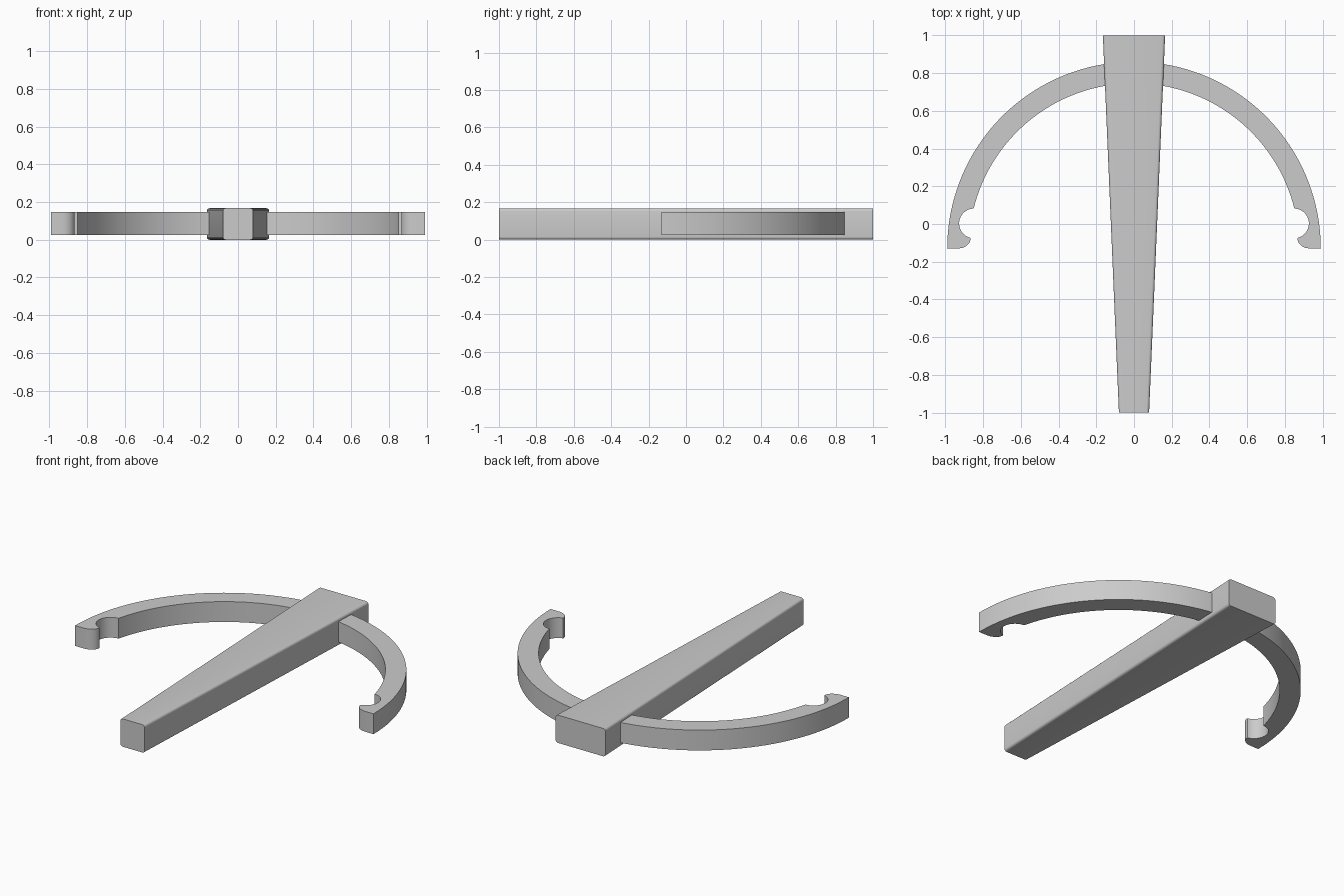
import bpy, bmesh
from math import cos, sin, radians
from mathutils import Vector

cube = bpy.data.objects.get("Cube")
if cube:
    bpy.data.objects.remove(cube, do_unlink=True)

grey = bpy.data.materials.new("plain grey")
grey.use_nodes = True
GREY = (0.6, 0.6, 0.6, 1)
grey.diffuse_color = GREY
grey.node_tree.nodes["Principled BSDF"].inputs["Base Color"].default_value = GREY


def arc(cx, cy, r, start, end, steps):
    """Points along a circular arc, angles in degrees."""
    angles = [radians(start + (end - start) * i / steps) for i in range(steps + 1)]
    return [(cx + r * cos(a), cy + r * sin(a)) for a in angles]


def prism(name, outline, bottom, top, bevel=0):
    """Extrude a plan outline upwards, rounding its edges along the length."""
    bm = bmesh.new()
    face = bm.faces.new([bm.verts.new((x, y, bottom)) for x, y in outline])
    new = bmesh.ops.extrude_face_region(bm, geom=[face])["geom"]
    bmesh.ops.translate(bm, vec=Vector((0, 0, top - bottom)),
                        verts=[v for v in new if isinstance(v, bmesh.types.BMVert)])
    bmesh.ops.recalc_face_normals(bm, faces=bm.faces)
    if bevel:
        long_edges = [e for e in bm.edges
                      if abs(e.verts[0].co.y - e.verts[1].co.y) > 1]
        bmesh.ops.bevel(bm, geom=long_edges, offset=bevel, segments=5,
                        profile=0.5, affect='EDGES')
    mesh = bpy.data.meshes.new(name)
    bm.to_mesh(mesh)
    bm.free()
    mesh.materials.append(grey)
    obj = bpy.data.objects.new(name, mesh)
    bpy.context.collection.objects.link(obj)
    bpy.ops.object.select_all(action='DESELECT')
    obj.select_set(True)
    bpy.context.view_layer.objects.active = obj
    bpy.ops.object.shade_smooth_by_angle(angle=radians(30))
    return obj


# Tapered central bar
prism("tapered_bar", [(-0.08, -1), (0.08, -1), (0.165, 1), (-0.165, 1)],
      0, 0.167, bevel=0.015)

# Curved arm: outer arc, rounded hook tip, notch, inner arc
CENTRE_Y = -0.13
outline = arc(0, CENTRE_Y, 0.99, 90, 0, 64)
outline += [(0.93, -0.13), (0.908, -0.126), (0.888, -0.116), (0.873, -0.101),
            (0.867, -0.085), (0.867, -0.074)]
outline += arc(0.848, 0.003, 0.079, -70, 88, 24)
outline += arc(0, CENTRE_Y, 0.876, 14, 90, 56)
arm = prism("curved_arms", outline, 0.025, 0.147)
mirror = arm.modifiers.new("mirror", 'MIRROR')
mirror.use_clip = True
